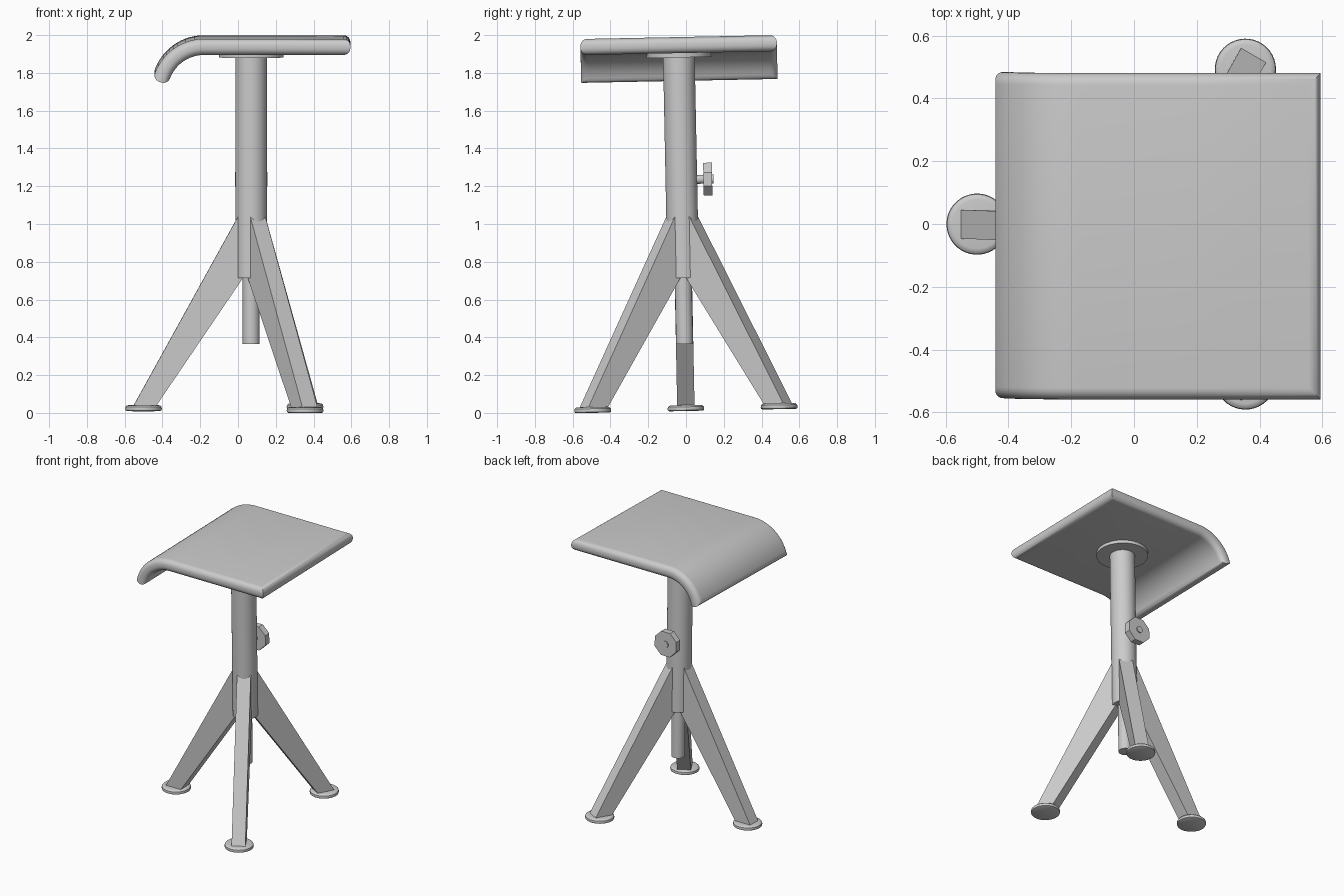
import bpy, bmesh, math
from mathutils import Matrix, Vector

if "Cube" in bpy.data.objects:
    bpy.data.objects.remove(bpy.data.objects["Cube"])

AX = 0.07                                  # x of the column axis
TILT = Matrix.Rotation(0.02, 4, 'X')       # whole stool leans slightly


def finish(name, bm, angle=35):
    bmesh.ops.recalc_face_normals(bm, faces=bm.faces)
    me = bpy.data.meshes.new(name)
    bm.to_mesh(me)
    bm.free()
    me.transform(TILT)
    ob = bpy.data.objects.new(name, me)
    bpy.context.collection.objects.link(ob)
    bpy.context.view_layer.objects.active = ob
    for o in bpy.context.selected_objects:
        o.select_set(False)
    ob.select_set(True)
    bpy.ops.object.shade_smooth_by_angle(angle=math.radians(angle))
    return ob


def lathe(name, profile, place, sides=40, angle=35):
    """Spin (radius, height) points around z, close both ends, then place."""
    bm = bmesh.new()
    rings = [[bm.verts.new((r * math.cos(a), r * math.sin(a), z))
              for a in (2 * math.pi * (i + 0.5) / sides for i in range(sides))]
             for r, z in profile]
    for a, b in zip(rings, rings[1:]):
        for i in range(sides):
            j = (i + 1) % sides
            bm.faces.new((a[i], a[j], b[j], b[i]))
    bm.faces.new(rings[0])
    bm.faces.new(rings[-1])
    bm.transform(place)
    return finish(name, bm, angle)


at_axis = Matrix.Translation((AX, 0, 0))

# column, inner tube and seat plate
lathe("column", [(0.084, 0.715), (0.084, 1.89)], at_axis)
lathe("inner_tube", [(0.045, 0.365), (0.045, 0.80)], at_axis)
lathe("seat_plate", [(0.172, 1.882), (0.172, 1.91)], at_axis)

# three legs with round feet
leg_profile = [(0.625, 0.035), (0.07, 1.04), (0.03, 1.04), (0.03, 0.735), (0.505, 0.035)]
foot_profile = [(0.088, 0.01), (0.0955, 0.014), (0.0975, 0.022), (0.0955, 0.032), (0.088, 0.039), (0.078, 0.041)]
for n, deg in enumerate((60, 180, 300), 1):
    turn = at_axis @ Matrix.Rotation(math.radians(deg), 4, 'Z')
    bm = bmesh.new()
    face = bm.faces.new([bm.verts.new((r, -0.046, z)) for r, z in leg_profile])
    ext = bmesh.ops.extrude_face_region(bm, geom=[face])
    bmesh.ops.translate(bm, vec=(0, 0.092, 0),
                        verts=[v for v in ext["geom"] if isinstance(v, bmesh.types.BMVert)])
    bm.transform(turn)
    finish(f"leg_{n}", bm, 20)
    lathe(f"foot_{n}", foot_profile, turn @ Matrix.Translation((0.57, 0, 0)))

# clamping knob at the back
to_back = Matrix.Translation((AX, 0, 1.235)) @ Matrix.Rotation(-math.pi / 2, 4, 'X')
lathe("knob_stem", [(0.024, 0.07), (0.024, 0.17)], to_back, 20)
lathe("knob", [(0.094, 0.117), (0.094, 0.163)], to_back, 8, 20)

# seat: rounded slab following a flat line that curls down at the left edge
FLAT_X, END_X, MID_Z, R = -0.18, 0.595, 1.9475, 0.235
BEND, TAIL = math.radians(72), 0.025
FLAT, ARC = END_X - FLAT_X, R * BEND
LENGTH = FLAT + ARC + TAIL
HALF_W, HALF_T, ROUND = 0.52, 0.0425, 0.037


def seat_point(s, y, h):
    a = min(max((s - FLAT) / R, 0), BEND)
    run = min(s, FLAT)
    tail = max(s - FLAT - ARC, 0)
    x = END_X - run - R * math.sin(a) - tail * math.cos(a) - h * math.sin(a)
    z = MID_Z - R * (1 - math.cos(a)) - tail * math.sin(a) + h * math.cos(a)
    return Vector((x, y, z))


stations = [0, FLAT * 0.5] + [FLAT + ARC * i / 14 for i in range(15)] + [LENGTH]
edge = [math.radians(90 * i / 6) for i in range(7)]
upper = [(ROUND * (1 - math.cos(t)), HALF_T - ROUND + ROUND * math.sin(t)) for t in edge]
layers = [(d, -h) for d, h in reversed(upper)] + upper

bm = bmesh.new()
rings = []
for d, h in layers:
    ss = [d] + [min(s, LENGTH - d - 0.001 * (len(stations) - 1 - j))
                for j, s in enumerate(stations[1:-1], 1)] + [LENGTH - d]
    right = [bm.verts.new(seat_point(s, HALF_W - d, h)) for s in ss]
    left = [bm.verts.new(seat_point(s, -HALF_W + d, h)) for s in ss]
    rings.append(right + left[::-1])
n = len(rings[0])
for a, b in zip(rings, rings[1:]):
    for i in range(n):
        j = (i + 1) % n
        bm.faces.new((a[i], a[j], b[j], b[i]))
for ring in (rings[0], rings[-1]):
    for i in range(n // 2 - 1):
        bm.faces.new((ring[i], ring[i + 1], ring[n - 2 - i], ring[n - 1 - i]))
finish("seat", bm, 40)
